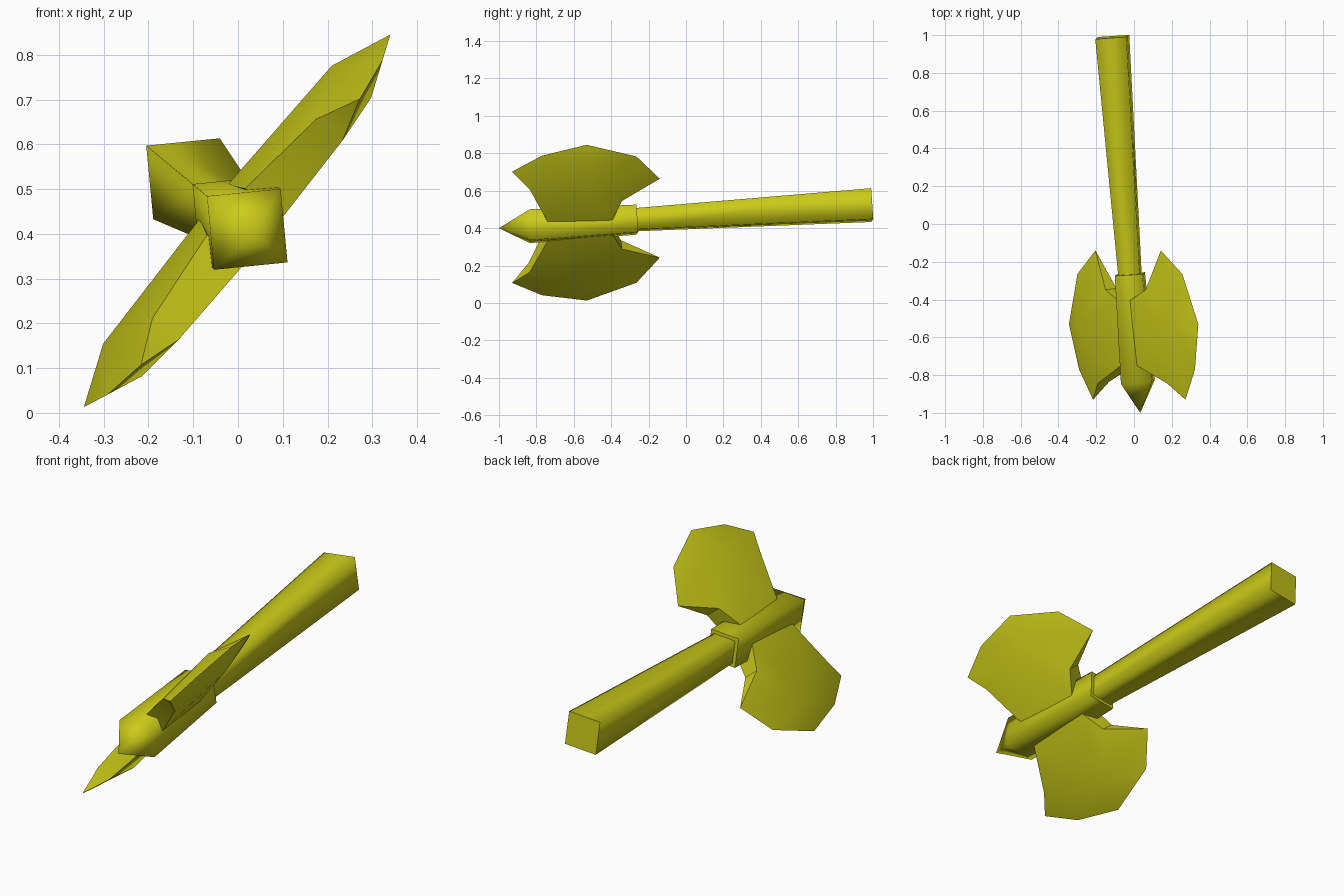
import bpy, bmesh, math
from mathutils import Vector

if "Cube" in bpy.data.objects:
    bpy.data.objects.remove(bpy.data.objects["Cube"])

# One colour for the whole axe
mat = bpy.data.materials.new("olive_yellow")
mat.diffuse_color = (0.6, 0.6, 0.01, 1)
mat.use_nodes = True
mat.node_tree.nodes["Principled BSDF"].inputs["Base Color"].default_value = mat.diffuse_color

# Leaning shaft axis, blade direction U and blade normal N
A0 = Vector((0.033, -1.0, 0.40))
A1 = Vector((-0.115, 0.99, 0.523))
AXIS = (A1 - A0).normalized()
U = Vector((0.635, 0, 0.772))
U = (U - AXIS * U.dot(AXIS)).normalized()
N = U.cross(AXIS).normalized()
if N.z < 0:
    N = -N


def place(y, u=0, n=0):
    """Point at station y on the axis, offset across the shaft."""
    return A0 + (A1 - A0) * ((y + 1) / 1.99) + U * u + N * n


def finish(name, bm):
    bmesh.ops.recalc_face_normals(bm, faces=bm.faces)
    me = bpy.data.meshes.new(name)
    bm.to_mesh(me)
    bm.free()
    me.materials.append(mat)
    ob = bpy.data.objects.new(name, me)
    bpy.context.collection.objects.link(ob)
    return ob


def square_shaft(name, stations, tip=None):
    """Tapered square bar with soft-shaded sides and flat caps."""
    bm = bmesh.new()
    rings = []
    for y, r in stations:
        rings.append([bm.verts.new(place(y, r * u, r * n))
                      for u, n in ((1, 0), (0, 1), (-1, 0), (0, -1))])
    for a, b in zip(rings, rings[1:]):
        for i in range(4):
            j = (i + 1) % 4
            bm.faces.new((a[i], a[j], b[j], b[i])).smooth = True
    caps = [bm.faces.new(rings[-1])]
    if tip is None:
        caps.append(bm.faces.new(rings[0]))
    else:
        point = bm.verts.new(place(tip))
        for i in range(4):
            bm.faces.new((rings[0][i], rings[0][(i + 1) % 4], point)).smooth = True
    for cap in caps:
        for e in cap.edges:
            e.smooth = False
    return finish(name, bm)


# Shaft parts
square_shaft("handle", [(-0.29, 0.08), (0.99, 0.117)])
square_shaft("head_socket_with_spike", [(-0.835, 0.117), (-0.265, 0.104)], tip=-1.0)

# Blade outline: station, reach from axis, half thickness
OUTLINE = [(-0.745, 0.067, 0.053), (-0.84, 0.288, 0.038), (-0.93, 0.385, 0),
           (-0.77, 0.483, 0), (-0.53, 0.539, 0), (-0.265, 0.437, 0),
           (-0.14, 0.273, 0), (-0.345, 0.167, 0.038), (-0.40, 0.049, 0.055)]
BULGE = (-0.53, 0.402, 0.057)


def blade(name, side):
    bm = bmesh.new()
    loops = []
    for s in (1, -1):
        loop = []
        for k, (y, u, t) in enumerate(OUTLINE):
            if t == 0 and s == -1:
                loop.append(loops[0][k])   # shared cutting edge
            else:
                loop.append(bm.verts.new(place(y, side * u, side * s * t)))
        loops.append(loop)
        # Cheek fans out from its thickest point
        y, u, t = BULGE
        mid = bm.verts.new(place(y, side * u, side * s * t))
        for i in range(len(loop)):
            bm.faces.new((loop[i], loop[(i + 1) % len(loop)], mid))
    # Concave shoulders and root
    a, b = loops
    for i in range(len(a)):
        j = (i + 1) % len(a)
        ring = list(dict.fromkeys((a[i], a[j], b[j], b[i])))
        if len(ring) > 2:
            bm.faces.new(ring)
    ob = finish(name, bm)
    bpy.ops.object.select_all(action='DESELECT')
    ob.select_set(True)
    bpy.context.view_layer.objects.active = ob
    bpy.ops.object.shade_smooth_by_angle(angle=math.radians(35))


blade("upper_blade", 1)
blade("lower_blade", -1)
